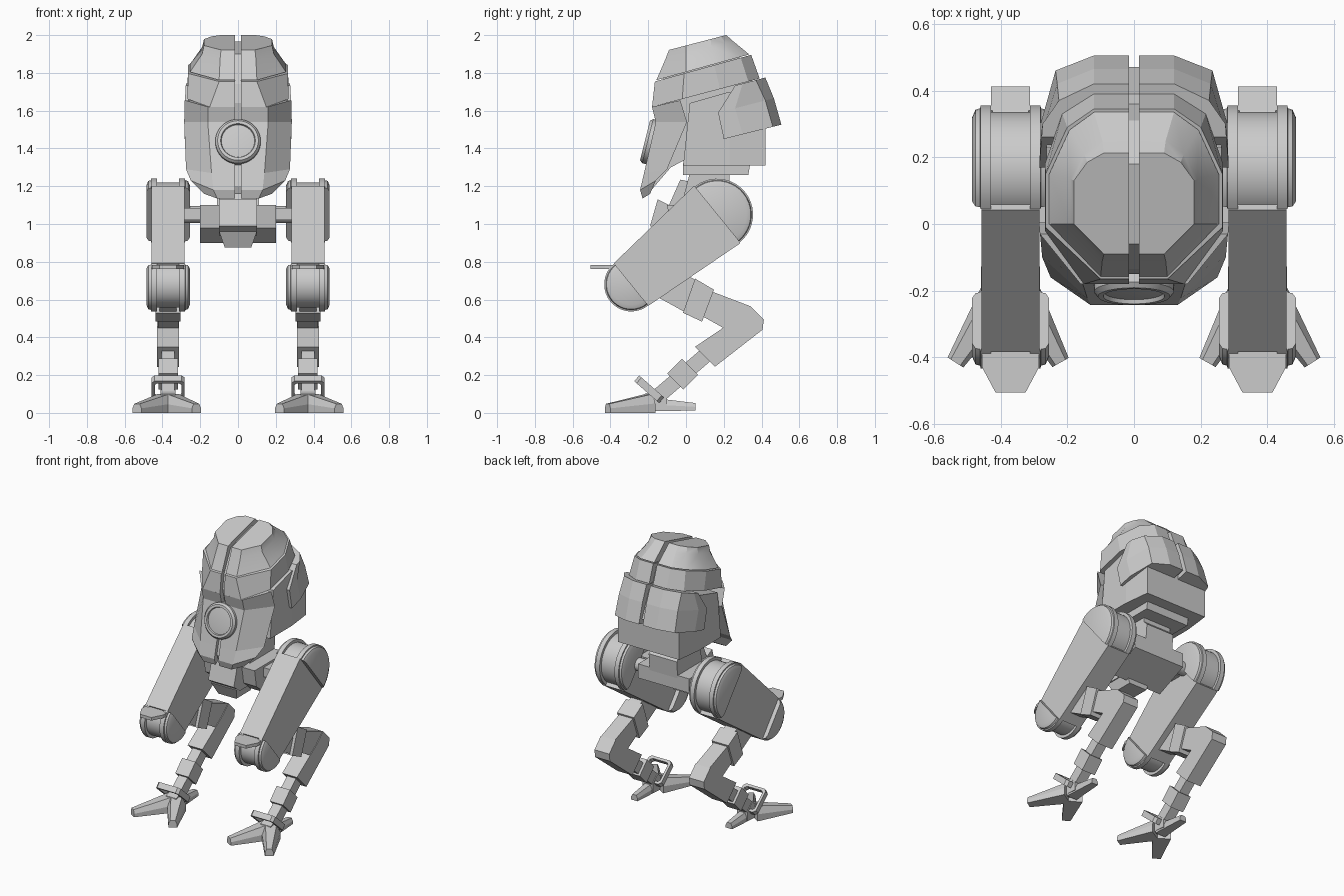
import bpy, bmesh, math
from mathutils import Vector

cube = bpy.data.objects.get("Cube")
if cube:
    bpy.data.objects.remove(cube, do_unlink=True)

grey = bpy.data.materials.new("light grey metal")
grey.use_nodes = True
shade = (0.6, 0.6, 0.6, 1)
grey.diffuse_color = shade
grey.node_tree.nodes["Principled BSDF"].inputs["Base Color"].default_value = shade


def loft(name, rings, mirror=False, cyclic=False, smooth=False):
    """Skin a list of equal point rings, capped or joined end to end."""
    bm = bmesh.new()
    rows = [[bm.verts.new(p) for p in ring] for ring in rings]
    pairs = list(zip(rows, rows[1:]))
    if cyclic:
        pairs.append((rows[-1], rows[0]))
    else:
        bm.faces.new(rows[0])
        bm.faces.new(rows[-1])
    for a, b in pairs:
        n = len(a)
        for i in range(n):
            j = (i + 1) % n
            bm.faces.new((a[i], a[j], b[j], b[i]))
    bmesh.ops.recalc_face_normals(bm, faces=bm.faces)
    mesh = bpy.data.meshes.new(name)
    bm.to_mesh(mesh)
    bm.free()
    mesh.materials.append(grey)
    obj = bpy.data.objects.new(name, mesh)
    bpy.context.collection.objects.link(obj)
    if smooth:
        bpy.ops.object.select_all(action='DESELECT')
        obj.select_set(True)
        bpy.context.view_layer.objects.active = obj
        bpy.ops.object.shade_smooth_by_angle(angle=math.radians(25))
    if mirror:
        obj.modifiers.new("Mirror", 'MIRROR')
    return obj


def prism(name, outline, half, centre=0.0):
    """Extrude a side outline (y, z) across x; mirrored when off centre."""
    rings = [[(centre + s * half, y, z) for y, z in outline] for s in (-1, 1)]
    return loft(name, rings, mirror=centre > 0)


def bar(name, p, q, width_p, width_q, half, centre):
    """Straight strut in the side plane from p to q."""
    p, q = Vector(p), Vector(q)
    d = (q - p).normalized()
    n = Vector((-d.y, d.x))
    corners = [p + n * width_p, q + n * width_q, q - n * width_q, p - n * width_p]
    return prism(name, [tuple(c) for c in corners], half, centre)


def disc(name, centre, steps, mirror=True, facing=0.0, span=2 * math.pi):
    """Turned part along x, whole or an arc; steps are (x, radius) pairs."""
    cy, cz = centre
    count = 40 if span > 6 else 21
    divisions = 40 if span > 6 else 20
    turn = [facing + span * (i / divisions - .5) for i in range(count)]
    rings = [[(x, cy + r * math.cos(t), cz + r * math.sin(t)) for t in turn]
             for x, r in steps]
    return loft(name, rings, mirror, smooth=True)


def slanted(points, height, slope):
    return [(x, y, height + slope * y) for x, y in points]


GAP = 0.015

# Helmet: halves split by a centre seam, flared dome over a wider band
loft("helmet_dome", [
    slanted([(GAP, -.09), (.09, -.09), (.18, 0), (.18, .13), (.14, .185),
             (.09, .213), (GAP, .213)], 1.945, .26),
    slanted([(GAP, -.11), (.095, -.11), (.19, 0), (.19, .135), (.15, .21),
             (.095, .25), (GAP, .25)], 1.9, .27),
    slanted([(GAP, -.157), (.1, -.157), (.254, 0), (.254, .15), (.193, .282),
             (.12, .335), (GAP, .335)], 1.805, .277)], mirror=True, smooth=True)

loft("helmet_band", [
    slanted([(GAP, -.165), (.1, -.165), (.265, -.01), (.265, .15), (.2, .29),
             (.12, .345), (GAP, .345)], 1.8, .277),
    slanted([(GAP, -.18), (.15, -.18), (.267, -.02), (.267, .18), (.215, .33),
             (.12, .39), (GAP, .39)], 1.667, .265)], mirror=True)

loft("back_plate", [
    slanted([(GAP, .42), (.12, .42), (.225, .37), (.274, .3), (.277, .26), (GAP, .26)],
            1.664, .265),
    slanted([(GAP, .465), (.12, .465), (.23, .42), (.28, .26), (.284, .17), (GAP, .17)],
            1.545, .26),
    slanted([(GAP, .505), (.12, .505), (.235, .46), (.28, .3), (.282, .2), (GAP, .2)],
            1.4, .25)], mirror=True)

loft("face_plate", [
    [(GAP, y, z), (x, y, z), (side, back, rise), (GAP, back, rise)]
    for x, y, z, side, back, rise in (
        (.16, -.18, 1.62, .282, -.03, 1.655),
        (.16, -.16, 1.54, .285, .005, 1.54),
        (.14, -.222, 1.27, .275, -.1, 1.29),
        (.13, -.243, 1.18, .25, -.16, 1.23),
        (.11, -.23, 1.135, .18, -.19, 1.16))], mirror=True)

prism("seam_core", [(-.06, 1.9), (.18, 1.965), (.31, 1.86), (.36, 1.73), (.39, 1.73),
                    (.47, 1.55), (.3, 1.5), (-.08, 1.3), (-.2, 1.16), (-.215, 1.2),
                    (-.13, 1.55), (-.15, 1.64), (-.135, 1.74)], .02)
# Body narrows slightly toward its square back
loft("lower_body", [
    [(-x, low_y, 1.31), (x, low_y, 1.31), (x, high_y, top), (-x, high_y, top)]
    for x, low_y, high_y, top in ((.262, -.015, .02, 1.64), (.262, .23, .23, 1.7),
                                  (.24, .42, .42, 1.55))])

# Eye: rim and recessed lens, leaning back
eye = disc("eye", (0, 0), [(-.08, .12), (.015, .12), (.03, .108), (.03, .092),
                           (.018, .088), (.022, .05)], mirror=False)
eye.rotation_euler = (0, math.radians(-14), math.radians(-90))
eye.location = (0, -.188, 1.435)

# Neck and pelvis
prism("neck_plate", [(-.015, 1.26), (.33, 1.26), (.34, 1.32), (-.015, 1.32)], .17)
prism("neck", [(-.03, 1.08), (.25, 1.08), (.26, 1.2), (.23, 1.23), (.23, 1.27),
               (.02, 1.27)], .11)
prism("pelvis", [(-.1, 1.1), (.25, 1.1), (.25, 1.0), (.02, .9), (-.08, .98)], .2)
prism("pelvis_front", [(-.15, 1.13), (-.19, .99), (-.12, .94), (.04, .94),
                       (.04, 1.22), (-.03, 1.235), (-.09, 1.1)], .1)
loft("pelvis_keel", [[(x, -.16 + dy, z), (-x, -.16 + dy, z), (-x, .04, z), (x, .04, z)]
                     for x, dy, z in ((.1, 0, .96), (.07, .04, .875))])
disc("hip_axle", (.165, 1.05), [(.1, .045), (.3, .045)])
prism("hip_link", [(0, 1.02), (.12, 1.02), (.12, 1.085), (0, 1.085)], .06, .235)

# Thighs: tapered box ending in grooved half drums with raised side plates
LEG = .37
HIP, KNEE = (.165, 1.05), (-.29, .68)
backward = math.atan2(HIP[1] - KNEE[1], HIP[0] - KNEE[0])
bar("thigh", HIP, KNEE, .195, .145, .087, LEG)
for label, joint, r, facing in (("hip", HIP, .19, backward),
                                ("knee", KNEE, .143, backward + math.pi)):
    disc(label + "_drum", joint, [(LEG - .07, r - .02), (LEG + .07, r - .02)])
    for side_name, s in (("inner", -1), ("outer", 1)):
        disc(f"{label}_{side_name}_plate", joint,
             [(LEG + s * dx, r - cut) for dx, cut in
              ((.058, 0), (.09, 0), (.091, .008), (.105, .012), (.115, .035))],
             facing=facing, span=math.pi)

# Knee guard tongue
loft("knee_guard", [[(LEG + x, y, z) for x, y in (
    (-.085, -.36), (-.085, -.43), (-.045, -.505), (.045, -.505), (.085, -.43), (.085, -.36))]
    for z in (.762, .784)], mirror=True)

# Shin: reverse-jointed strut, clamp and lower leg
prism("shin_strut", [(-.153, .615), (-.243, .663), (-.085, .77), (.06, .7),
                     (0, .53)], .045, LEG)
prism("shin_clamp", [(.048, .711), (.148, .652), (.085, .483), (-.016, .53)], .066, LEG)
prism("shin", [(.138, .642), (.34, .565), (.412, .493), (.405, .44), (.31, .387),
               (.09, .51)], .054, LEG)
prism("lower_leg", [(.34, .565), (.412, .493), (.405, .44), (.153, .244), (.048, .35),
                    (.27, .5)], .058, LEG)
bar("ankle_rod", (.11, .31), (-.17, .07), .04, .04, .035, LEG)
bar("ankle_sleeve", (.021, .245), (-.057, .167), .06, .06, .052, LEG)

# Ankle loop: rounded square band tilted forward
e1, e2, normal = Vector((1, 0, 0)), Vector((0, .75, -.66)), Vector((0, .66, .75))
middle = Vector((LEG, -.195, .125))
path = [(.08, -.065), (.08, .065), (.065, .08), (-.065, .08),
        (-.08, .065), (-.08, -.065), (-.065, -.08), (.065, -.08)]
loft("ankle_loop", [[middle + (e1 * u + e2 * v) * k + normal * h
                     for k, h in ((.88, -.02), (1.1, -.02), (1.1, .02), (.88, .02))]
                    for u, v in path], mirror=True, cyclic=True)

# Feet: hub, two splayed front toes and a rear toe
prism("foot_hub", [(-.24, .03), (-.22, .1), (-.15, .125), (-.1, .08), (-.1, .02)], .04, LEG)


def toe(name, start, end):
    """Tapered toe; start and end are (x, y, half width, bottom, top)."""
    along = Vector((end[0] - start[0], end[1] - start[1], 0)).normalized()
    across = Vector((-along.y, along.x, 0))
    rings = []
    for x, y, w, low, high in (start, end):
        base = Vector((LEG + x, y, 0))
        rings.append([base + across * (w * k) + Vector((0, 0, z)) for k, z in
                      ((-1, low), (1, low), (1, (low + high) / 2), (.6, high),
                       (-.6, high), (-1, (low + high) / 2))])
    loft(name, rings, mirror=True)


toe("outer_toe", (.025, -.195, .06, 0, .1), (.165, -.415, .028, 0, .048))
toe("inner_toe", (-.025, -.195, .06, 0, .1), (-.15, -.415, .028, 0, .048))
toe("rear_toe", (0, -.18, .04, .01, .08), (0, .05, .025, .012, .052))
